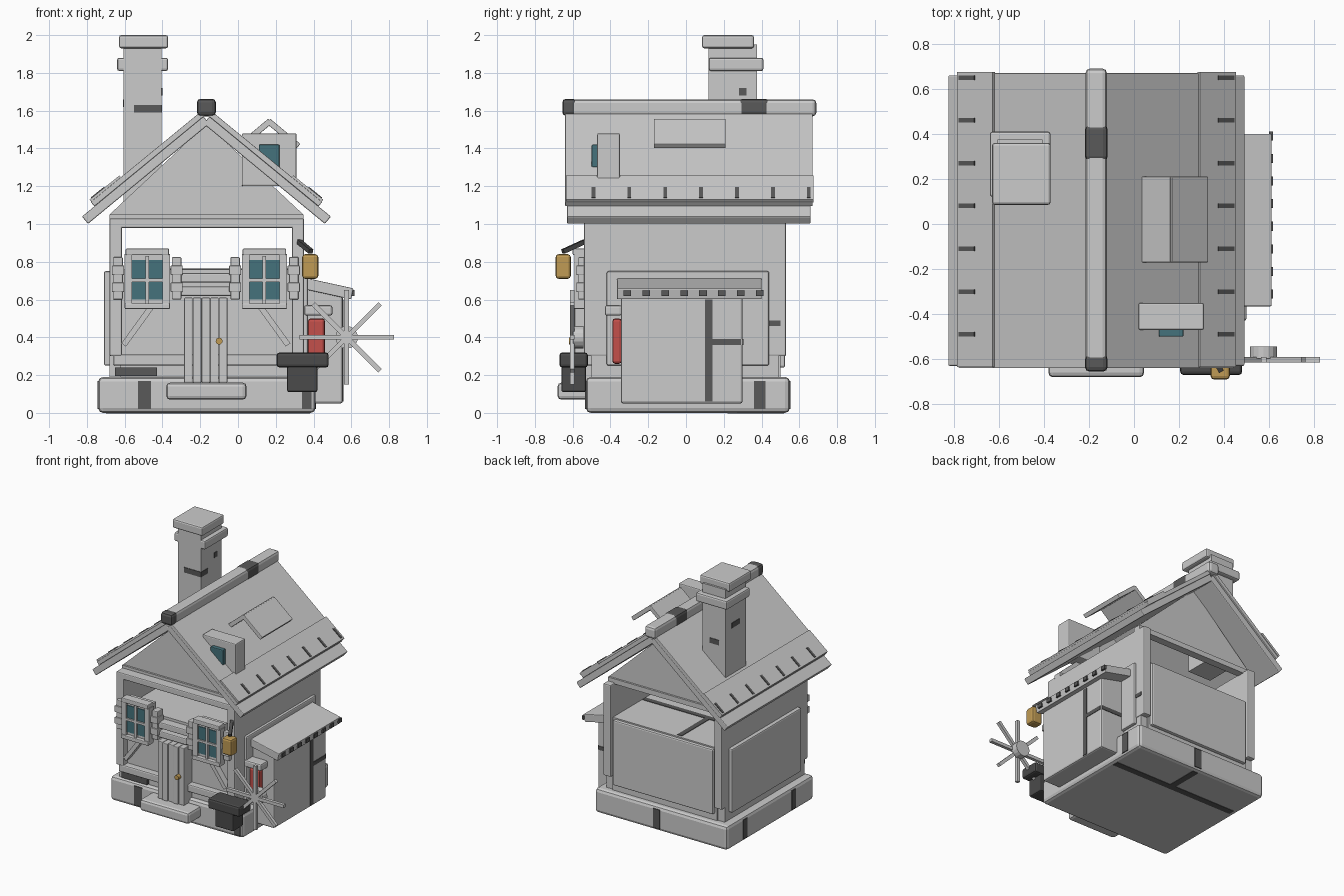
import bpy, bmesh, math
from mathutils import Vector

cube = bpy.data.objects.get("Cube")
if cube:
    bpy.data.objects.remove(cube, do_unlink=True)


def material(name, r, g, b):
    m = bpy.data.materials.new(name)
    m.use_nodes = True
    m.diffuse_color = (r, g, b, 1)
    m.node_tree.nodes["Principled BSDF"].inputs["Base Color"].default_value = (r, g, b, 1)
    return m


STONE = material("light grey", .6, .6, .6)
SEAM = material("dark grey", .1, .1, .1)
IRON = material("iron grey", .07, .07, .07)
GLASS = material("teal glass", .06, .17, .2)
GOLD = material("gold", .53, .33, .09)
RED = material("red", .55, .08, .07)


def finish(name, bm, mat, bevel=0):
    if bevel:
        bmesh.ops.bevel(bm, geom=bm.edges[:], offset=bevel, segments=2, profile=.5, affect='EDGES')
    bmesh.ops.recalc_face_normals(bm, faces=bm.faces[:])
    me = bpy.data.meshes.new(name)
    bm.to_mesh(me)
    bm.free()
    me.materials.append(mat)
    ob = bpy.data.objects.new(name, me)
    bpy.context.collection.objects.link(ob)
    return ob


def box(name, x, y, z, mat=STONE, bevel=0):
    bm = bmesh.new()
    bmesh.ops.create_cube(bm, size=1)
    for v in bm.verts:
        v.co = Vector([(r[0] + r[1]) / 2 + c * (r[1] - r[0]) for c, r in zip(v.co, (x, y, z))])
    return finish(name, bm, mat, bevel)


def prism(name, pts, y, mat=STONE, bevel=0):
    """Outline in x/z, extruded along y."""
    bm = bmesh.new()
    face = bm.faces.new([bm.verts.new((px, y[0], pz)) for px, pz in pts])
    new = bmesh.ops.extrude_face_region(bm, geom=[face])["geom"]
    bmesh.ops.translate(bm, vec=(0, y[1] - y[0], 0),
                        verts=[g for g in new if isinstance(g, bmesh.types.BMVert)])
    return finish(name, bm, mat, bevel)


def plank(name, p, q, thick, y, mat=STONE, bevel=0):
    """Sloping board between two x/z points."""
    p, q = Vector(p), Vector(q)
    d = (q - p).normalized() * thick / 2
    n = Vector((-d.y, d.x))
    return prism(name, [p + n, q + n, q - n, p - n], y, mat, bevel)


def cylinder(name, centre, radius, depth, mat, sides=16):
    bm = bmesh.new()
    bmesh.ops.create_cone(bm, cap_ends=True, segments=sides, radius1=radius, radius2=radius, depth=depth)
    ob = finish(name, bm, mat)
    ob.rotation_euler.x = math.pi / 2
    ob.location = centre
    return ob


# Foundation and step, with mortar seams
box("foundation", (-.74, .41), (-.53, .55), (0, .19), bevel=.025)
box("front_step", (-.38, .045), (-.68, -.5), (.07, .16), bevel=.02)
box("front_seam", (-.53, -.46), (-.534, -.52), (.02, .17), SEAM)
box("front_corner_seam", (.34, .39), (-.534, -.52), (.02, .17), SEAM)
box("back_seam", (-.16, -.1), (.54, .554), (.02, .17), SEAM)
for y in (-.3, .3):
    box("left_seam", (-.744, -.73), (y, y + .05), (.02, .17), SEAM)
box("right_seam", (.4, .414), (.36, .42), (.02, .17), SEAM)
box("bottom_seam_long", (-.7, .38), (.22, .27), (-.003, .01), SEAM)
box("bottom_seam_cross", (-.16, -.11), (.25, .52), (-.003, .01), SEAM)

# Body: low inner block between two tall side walls
box("house_block", (-.62, .29), (-.49, .5), (.18, .76))
box("block_top_seam", (-.6, .28), (.1, .14), (.755, .764), SEAM)
box("block_top_joint", (-.3, -.26), (.14, .48), (.755, .764), SEAM)
box("block_base_seam", (-.65, -.43), (-.515, -.48), (.195, .24), SEAM)
box("back_panel", (-.6, .27), (.49, .525), (.24, .75), bevel=.01)
for x in (-.68, .285):
    box("side_wall", (x, x + .065), (-.54, .53), (.3, 1.02), bevel=.008)
    box("wall_foot", (x, x + .06), (-.5, .49), (.18, .32))
box("left_panel", (-.71, -.67), (-.42, .44), (.25, .75), bevel=.01)
box("right_panel", (.34, .37), (-.42, .44), (.25, .75), bevel=.01)
box("wall_joint", (.345, .354), (.44, .5), (.46, .49), SEAM)
box("front_sill", (-.66, .3), (-.54, -.48), (.25, .31), bevel=.01)
box("front_header", (-.68, .35), (-.54, -.46), (.98, 1.03), bevel=.008)

# Gable walls
for y in (-.45, .43):
    prism("gable", [(-.68, 1.05), (.346, 1.05), (-.167, 1.53)], (y, y + .03))
    box("gable_beam", (-.68, .346), (y - .015, y + .045), (1.01, 1.05))

# Roof: layered slabs mirrored about the ridge
RIDGE = -.167
for side in (-1, 1):
    def at(d, z):
        return (RIDGE + side * d, z)
    plank("roof_under_slab", at(0, 1.55), at(.643, 1.02), .05, (-.63, .66), bevel=.006)
    plank("roof_upper_slab", at(0, 1.6), at(.603, 1.105), .03, (-.64, .67), bevel=.004)
    plank("roof_lower_course", at(.455, 1.25), at(.613, 1.122), .018, (-.635, .675))
    for i in range(7):
        y = -.5 + i * .19
        plank("roof_slot", at(.54, 1.194), at(.61, 1.137), .008, (y, y + .02), SEAM)
box("ridge_beam", (-.215, -.12), (-.65, .69), (1.57, 1.66), bevel=.02)
for y in ((-.655, -.58), (.28, .44)):
    box("ridge_band", (-.218, -.117), y, (1.572, 1.663), SEAM, bevel=.02)

# Chimney
box("chimney_stack", (-.605, -.405), (.12, .375), (1.1, 1.95))
box("chimney_collar", (-.64, -.37), (.12, .41), (1.81, 1.88), bevel=.012)
box("chimney_cap", (-.63, -.37), (.085, .36), (1.93, 2), bevel=.012)
box("chimney_brick_front", (-.55, -.402), (.116, .2), (1.59, 1.63), SEAM)
box("chimney_brick_back", (-.55, -.47), (.37, .379), (1.5, 1.54), SEAM)
box("chimney_brick_left", (-.609, -.6), (.2, .3), (1.62, 1.66), SEAM)
box("chimney_brick_right", (-.41, -.401), (.28, .32), (1.68, 1.72), SEAM)

# Dormer and small roof vent
box("dormer", (.02, .31), (-.47, -.35), (1.2, 1.48), bevel=.008)
box("dormer_glass", (.11, .22), (-.5, -.46), (1.3, 1.42), GLASS, bevel=.006)
plank("vent_roof_left", (.17, 1.545), (.042, 1.437), .032, (-.17, .21), bevel=.004)
plank("vent_roof_right", (.16, 1.545), (.32, 1.412), .032, (-.17, .21), bevel=.004)

# Lean-to shed
prism("shed", [(.33, .05), (.555, .05), (.555, .62), (.33, .68)], (-.345, .3), bevel=.012)
plank("shed_roof", (.33, .69), (.605, .63), .06, (-.365, .4), bevel=.005)
box("shed_seam", (.55, .559), (.1, .14), (.06, .6), SEAM)
box("shed_joint", (.55, .559), (.14, .29), (.36, .39), SEAM)
box("shed_back_joint", (.36, .55), (.295, .304), (.36, .39), SEAM)
for i in range(8):
    box("shed_roof_slot", (.6, .617), (-.33 + i * .1, -.29 + i * .1), (.62, .65), SEAM)

# Windows with shutters and braces
for c, lean in ((-.48, -1), (.14, 1)):
    box("window_frame", (c - .105, c + .105), (-.57, -.48), (.57, .85))
    box("window_head", (c - .115, c + .115), (-.6, -.53), (.835, .87), bevel=.006)
    box("window_sill", (c - .12, c + .12), (-.6, -.53), (.55, .58), bevel=.006)
    for x in (c - .1, c + .1):
        box("window_jamb", (x - .02, x + .02), (-.59, -.53), (.57, .84))
    box("window_glass", (c - .08, c + .08), (-.575, -.56), (.6, .81), GLASS)
    box("window_mullion", (c - .009, c + .009), (-.588, -.56), (.58, .83))
    box("window_crossbar", (c - .08, c + .08), (-.588, -.56), (.694, .712))
    for x in (c - .155, c + .155):
        box("shutter", (x - .025, x + .025), (-.57, -.5), (.6, .825), bevel=.006)
        for z in (.64, .73):
            box("shutter_bar", (x - .032, x + .032), (-.58, -.5), (z, z + .05), bevel=.004)
    plank("brace", (c + lean * -.02, .56), (c + lean * .125, .36), .03, (-.54, -.48))
for z in (.62, .69):
    box("wall_rail", (-.33, -.01), (-.555, -.48), (z, z + .05), bevel=.008)

# Plank door
for i in range(5):
    x = -.285 + i * .046
    box("door_plank", (x, x + .045), (-.59 - .008 * (i % 2), -.48), (.16, .61), bevel=.005)
cylinder("door_knob", (-.1, -.605, .38), .018, .03, GOLD)

# Wheel
for i in range(4):
    a = i * math.pi / 4
    d = Vector((math.cos(a), math.sin(a))) * .25
    c = Vector((.575, .4))
    plank("wheel_spoke", c - d, c + d, .025, (-.615, -.59))
cylinder("wheel_hub", (.575, -.57, .4), .06, .055, STONE)

# Tub, lantern, red plank
box("tub_body", (.26, .42), (-.66, -.53), (.11, .26), IRON, bevel=.01)
box("tub_rim", (.205, .48), (-.67, -.52), (.24, .32), IRON, bevel=.015)
box("lantern", (.34, .425), (-.69, -.61), (.71, .84), GOLD, bevel=.015)
arm = box("lantern_arm", (-.012, .012), (-.012, .012), (-.07, .07), IRON)
arm.location = (.355, -.595, .88)
arm.rotation_euler = Vector((-.06, .11, .05)).to_track_quat('Z', 'Y').to_euler()
box("red_plank", (.37, .46), (-.39, -.34), (.26, .5), RED, bevel=.015)
box("plank_cap", (.35, .5), (-.43, -.34), (.515, .57), bevel=.012)
